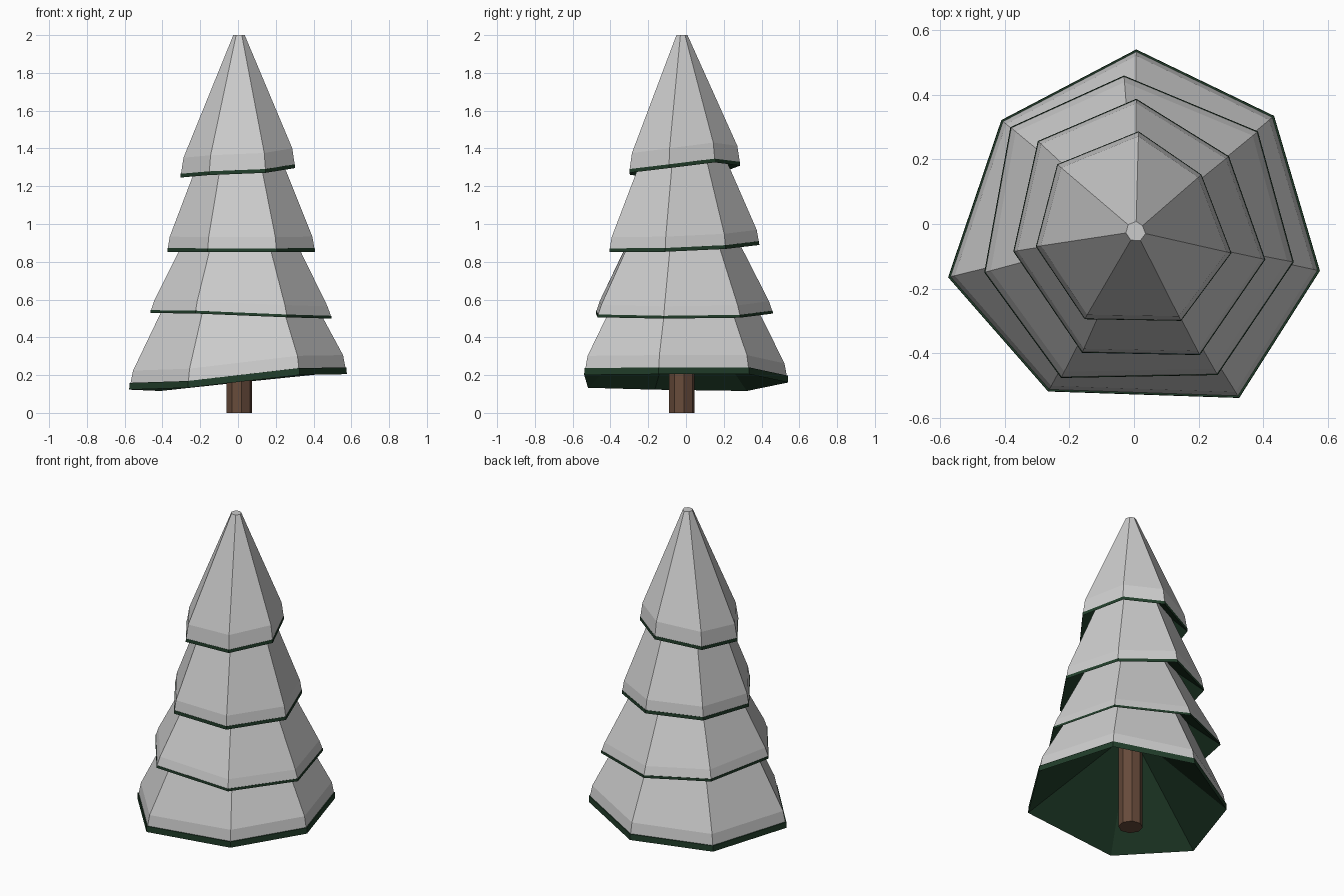
import bpy, math

if "Cube" in bpy.data.objects:
    bpy.data.objects.remove(bpy.data.objects["Cube"])

AXIS = (0.006, -0.023)


def material(name, color):
    m = bpy.data.materials.new(name)
    m.diffuse_color = (*color, 1)
    m.use_nodes = True
    m.node_tree.nodes["Principled BSDF"].inputs["Base Color"].default_value = m.diffuse_color
    return m


green = material("needles_green", (0.015, 0.047, 0.023))
brown = material("bark_brown", (0.135, 0.07, 0.043))


def loft(name, rings, mat=None, cap_start=False, cap_end=True, flip=False):
    """Skin a stack of equal-length rings with flat quads."""
    n = len(rings[0])
    verts = [p for r in rings for p in r]
    faces = [(k * n + i, k * n + (i + 1) % n, (k + 1) * n + (i + 1) % n, (k + 1) * n + i)
             for k in range(len(rings) - 1) for i in range(n)]
    if cap_start:
        faces.append(tuple(reversed(range(n))))
    if cap_end:
        faces.append(tuple(range(len(verts) - n, len(verts))))
    if flip:
        faces = [tuple(reversed(f)) for f in faces]
    me = bpy.data.meshes.new(name)
    me.from_pydata(verts, [], faces)
    if mat:
        me.materials.append(mat)
    ob = bpy.data.objects.new(name, me)
    bpy.context.collection.objects.link(ob)
    return ob


def scaled(ring, s, dz=0.0, z=None):
    """Pull a ring towards the tree axis, lifting it or flattening it to z."""
    ax, ay = AXIS
    return [(ax + (x - ax) * s, ay + (y - ay) * s, pz + dz if z is None else z)
            for x, y, pz in ring]


def tier(number, edge, rim, lip_scale, shoulder, shoulder_h, top_scale, top_z, hollow_z):
    edge = [(x + 0.004, y, z - 0.004) for x, y, z in edge]
    # snow cover: short steep lip, then the long slope
    lip = scaled(edge, lip_scale, rim)
    loft(f"snow_tier_{number}",
         [lip, scaled(edge, shoulder, rim + shoulder_h), scaled(edge, top_scale, z=top_z)])
    # green rim and hollow conical underside
    loft(f"branches_tier_{number}",
         [lip, scaled(edge, 0.998, rim), edge, scaled(edge, 0.06, z=hollow_z)],
         green, flip=True)


# drooping heptagon edges, counter-clockwise from the front left
tier(1, [(-0.27, -0.519, 0.137), (0.322, -0.539, 0.205), (0.572, -0.145, 0.209),
         (0.43, 0.335, 0.209), (0.003, 0.541, 0.165), (-0.415, 0.322, 0.12),
         (-0.58, -0.165, 0.127)], 0.036, 0.987, 0.965, 0.065, 0.45, 0.85, 0.59)
tier(2, [(-0.23, -0.477, 0.53), (0.255, -0.468, 0.51), (0.491, -0.118, 0.503),
         (0.38, 0.287, 0.508), (-0.035, 0.46, 0.53), (-0.387, 0.30, 0.54),
         (-0.468, -0.15, 0.533)], 0.015, 0.993, 0.957, 0.05, 0.42, 1.10, 0.90)
tier(3, [(-0.165, -0.399, 0.855), (0.20, -0.406, 0.855), (0.403, -0.11, 0.857),
         (0.29, 0.21, 0.872), (0.003, 0.388, 0.893), (-0.302, 0.257, 0.88),
         (-0.378, -0.085, 0.857)], 0.02, 0.993, 0.967, 0.06, 0.35, 1.55, 1.19)
tier(4, [(-0.157, -0.295, 1.263), (0.142, -0.30, 1.275), (0.298, -0.09, 1.30),
         (0.205, 0.153, 1.33), (0.01, 0.287, 1.313), (-0.242, 0.185, 1.275),
         (-0.308, -0.07, 1.25)], 0.02, 0.993, 0.95, 0.085, 0.1, 2.0, 1.55)

# trunk
base = [(AXIS[0] + 0.069 * math.cos(math.tau * i / 8 + 0.2),
         AXIS[1] + 0.069 * math.sin(math.tau * i / 8 + 0.2), 0) for i in range(8)]
loft("trunk", [base, scaled(base, 1.0, 0.62)], brown, cap_start=True)
